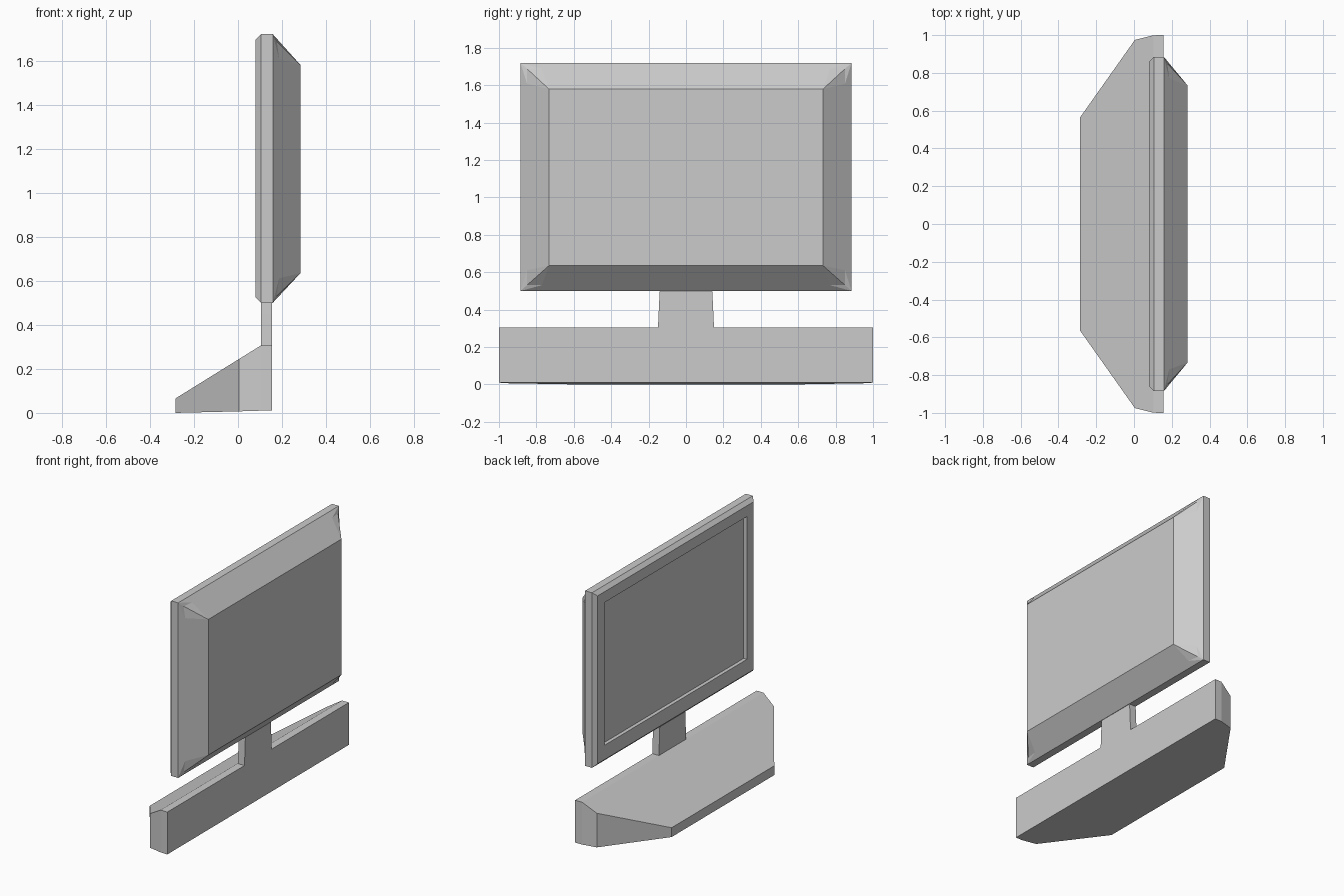
import bpy, bmesh

if "Cube" in bpy.data.objects:
    bpy.data.objects.remove(bpy.data.objects["Cube"])


def make_object(name, bm):
    bmesh.ops.recalc_face_normals(bm, faces=bm.faces[:])
    mesh = bpy.data.meshes.new(name)
    bm.to_mesh(mesh)
    bm.free()
    obj = bpy.data.objects.new(name, mesh)
    bpy.context.collection.objects.link(obj)
    return obj


def loft(bm, sections):
    """Bridge consecutive vertex loops with quads; returns the loops."""
    loops = [[bm.verts.new(p) for p in s] for s in sections]
    for a, b in zip(loops, loops[1:]):
        n = len(a)
        for i in range(n):
            bm.faces.new((a[i], a[(i + 1) % n], b[(i + 1) % n], b[i]))
    return loops


def rect(x, y, z0, z1):
    return [(x, -y, z0), (x, y, z0), (x, y, z1), (x, -y, z1)]


# Display panel: recessed screen, bezel, chamfered rim, sloped back
bm = bmesh.new()
loops = loft(bm, [
    rect(0.105, 0.785, 0.625, 1.62),
    rect(0.08, 0.785, 0.625, 1.62),
    rect(0.08, 0.86, 0.525, 1.695),
    rect(0.105, 0.885, 0.50, 1.72),
    rect(0.158, 0.885, 0.50, 1.72),
])
bm.faces.new(loops[0])
outer = loops[-1]
back = [bm.verts.new(p) for p in rect(0.284, 0.733, 0.635, 1.58)]
bm.faces.new(back)

# Dented corners of the sloped back
side_pts, edge_pts = [], []
for o, r in zip(outer, back):
    sy = 1 if o.co.y > 0 else -1
    sz = 1 if o.co.z > 1 else -1
    t = 0.23
    m = o.co.lerp(r.co, t)
    side = bm.verts.new((m.x, m.y, m.z - sz * 0.08))
    edge = bm.verts.new((m.x, m.y - sy * 0.08, m.z))
    dent = bm.verts.new((0.176, m.y, m.z))
    for tri in ((o, side, dent), (dent, side, r), (dent, r, edge), (o, dent, edge)):
        bm.faces.new(tri)
    side_pts.append(side)
    edge_pts.append(edge)
for i in range(4):
    j = (i + 1) % 4
    pts = edge_pts if i % 2 == 0 else side_pts
    bm.faces.new((outer[i], outer[j], pts[j], back[j], back[i], pts[i]))
make_object("display_panel", bm)

# Wedge base: stations along x as (x, half width, bottom z, top z)
bm = bmesh.new()
stations = [(-0.285, 0.565, 0.0, 0.065), (0.005, 0.975, 0.007, 0.245),
            (0.102, 0.999, 0.01, 0.305), (0.155, 1.0, 0.01, 0.305)]
loops = loft(bm, [rect(*s) for s in stations])
bm.faces.new(loops[0])
bm.faces.new(loops[-1])
make_object("base", bm)

# Tapered neck joining the base to the panel
bm = bmesh.new()
loops = loft(bm, [
    [(0.104, -w, z), (0.155, -w, z), (0.155, w, z), (0.104, w, z)]
    for w, z in ((0.15, 0.30), (0.143, 0.45), (0.14, 0.502))])
bm.faces.new(loops[0])
bm.faces.new(loops[-1])
make_object("neck", bm)
